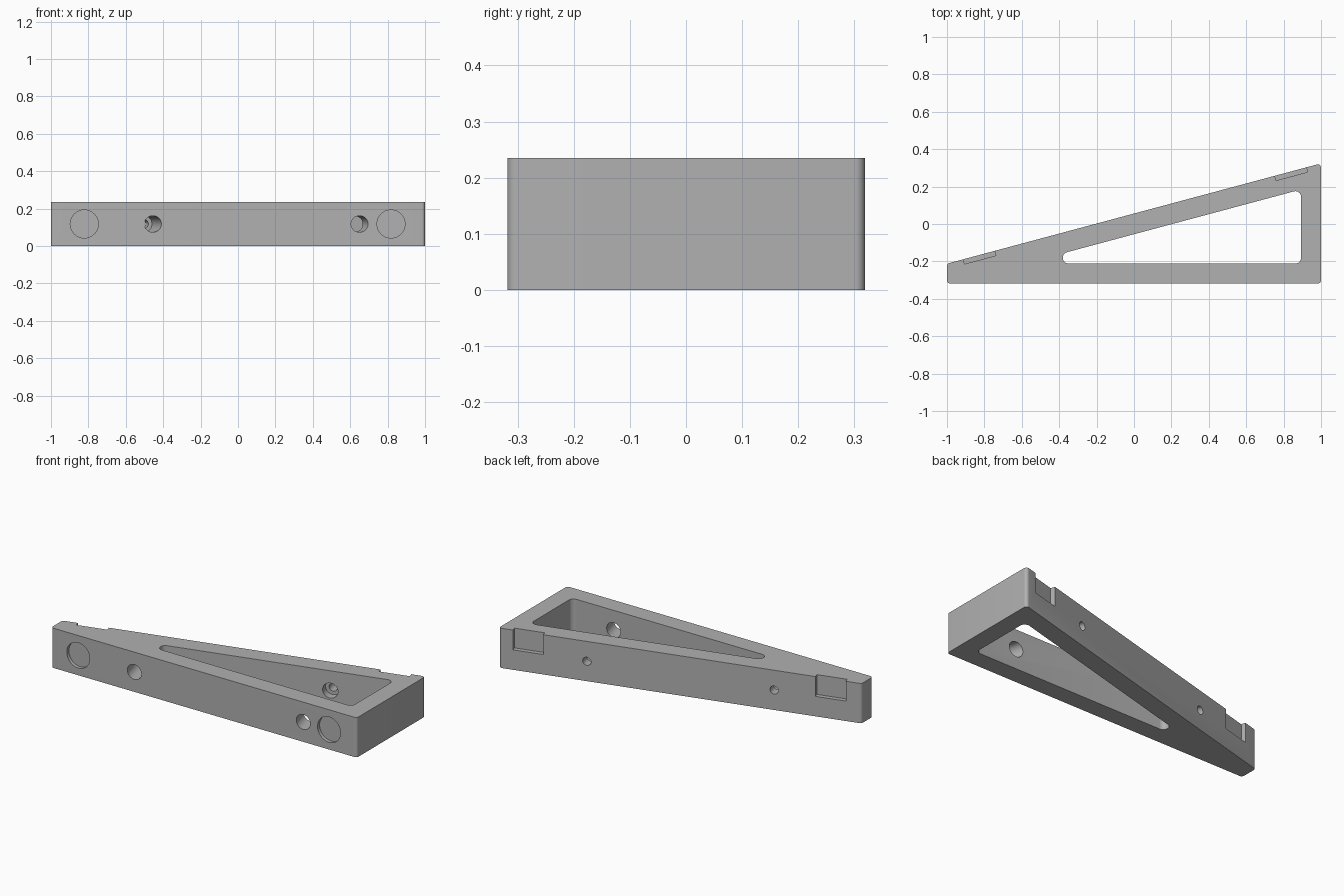
import bpy, bmesh, math
from mathutils import Vector, Matrix

if "Cube" in bpy.data.objects:
    bpy.data.objects.remove(bpy.data.objects["Cube"])

ANGLE = math.radians(15)
SLOPE = math.tan(ANGLE)
H = 0.235                 # thickness of the wedge
FRONT = -0.3185           # y of the front face
TOP_C = 0.056             # y of the sloped face at x = 0
WALL = 0.107
ALONG = Vector((math.cos(ANGLE), math.sin(ANGLE), 0))
OUT = Vector((-math.sin(ANGLE), math.cos(ANGLE), 0))   # outward normal of the slope

grey = bpy.data.materials.new("machined grey")
grey.diffuse_color = (0.44, 0.44, 0.44, 1)
grey.use_nodes = True
grey.node_tree.nodes["Principled BSDF"].inputs["Base Color"].default_value = grey.diffuse_color


def slope_y(x, c=TOP_C):
    return c + SLOPE * x


def rounded(points, r, steps=8):
    """Round every corner of a counter-clockwise convex profile."""
    out = []
    n = len(points)
    for i in range(n):
        p = Vector(points[i])
        a = (Vector(points[i - 1]) - p).normalized()
        b = (Vector(points[(i + 1) % n]) - p).normalized()
        half = a.angle(b) / 2
        centre = p + (a + b).normalized() * r / math.sin(half)
        s = p + a * r / math.tan(half) - centre
        sweep = math.pi - 2 * half
        start = math.atan2(s.y, s.x)
        for k in range(steps + 1):
            t = start + sweep * k / steps
            out.append(centre + r * Vector((math.cos(t), math.sin(t))))
    return out


def finish(name, bm):
    bmesh.ops.recalc_face_normals(bm, faces=bm.faces)
    mesh = bpy.data.meshes.new(name)
    bm.to_mesh(mesh)
    bm.free()
    ob = bpy.data.objects.new(name, mesh)
    bpy.context.collection.objects.link(ob)
    mesh.materials.append(grey)
    return ob


def prism(name, profile, z0, z1):
    bm = bmesh.new()
    face = bm.faces.new([bm.verts.new((p.x, p.y, z0)) for p in profile])
    up = bmesh.ops.extrude_face_region(bm, geom=[face])["geom"]
    bmesh.ops.translate(bm, vec=(0, 0, z1 - z0),
                        verts=[v for v in up if isinstance(v, bmesh.types.BMVert)])
    return finish(name, bm)


def rod(name, start, end, r):
    d = end - start
    m = Matrix.Translation((start + end) / 2) @ d.to_track_quat('Z', 'Y').to_matrix().to_4x4()
    bm = bmesh.new()
    bmesh.ops.create_cone(bm, cap_ends=True, segments=48, radius1=r, radius2=r,
                          depth=d.length, matrix=m)
    return finish(name, bm)


def cut(body, cutter):
    mod = body.modifiers.new(cutter.name, 'BOOLEAN')
    mod.object = cutter
    mod.operation = 'DIFFERENCE'
    mod.solver = 'EXACT'
    bpy.context.view_layer.objects.active = body
    bpy.ops.object.modifier_apply(modifier=mod.name)
    bpy.data.objects.remove(cutter)


# Wedge body with rounded vertical edges
body = prism("wedge_body", rounded([(-1, FRONT), (1, FRONT), (1, slope_y(1)),
                                    (-1, slope_y(-1))], 0.017), 0, H)

# Triangular window through the body
c_in = TOP_C - WALL / math.cos(ANGLE)
xl, xr, yb = -0.38, 1 - WALL, FRONT + WALL
cut(body, prism("window", rounded([(xl, yb), (xr, yb), (xr, slope_y(xr, c_in)),
                                   (xl, slope_y(xl, c_in))], 0.03), -0.1, H + 0.1))

# Pockets in the sloped face, open at the top
for x in (-0.829, 0.837):
    mid = Vector((x, slope_y(x), 0))
    corners = [mid + ALONG * u * 0.087 + OUT * v
               for u, v in ((-1, -0.026), (1, -0.026), (1, 0.05), (-1, 0.05))]
    cut(body, prism("pocket", corners, 0.118, H + 0.1))

# Counterbored screw holes square to the slope, entered from the front
for x in (-0.455, 0.65):
    entry = Vector((x, FRONT, H / 2))
    length = (slope_y(x) - FRONT) * math.cos(ANGLE)
    cut(body, rod("counterbore", entry - OUT * 0.1, entry + OUT * (length - 0.06), 0.044))
    cut(body, rod("screw_hole", entry + OUT * (length - 0.09), entry + OUT * (length + 0.1), 0.024))

# Shallow round recesses in the front face
for x in (-0.822, 0.818):
    cut(body, rod("recess", Vector((x, FRONT - 0.1, H / 2)),
                  Vector((x, FRONT + 0.02, H / 2)), 0.075))

bpy.ops.object.select_all(action='DESELECT')
body.select_set(True)
bpy.context.view_layer.objects.active = body
bpy.ops.object.shade_smooth_by_angle(angle=math.radians(30))
